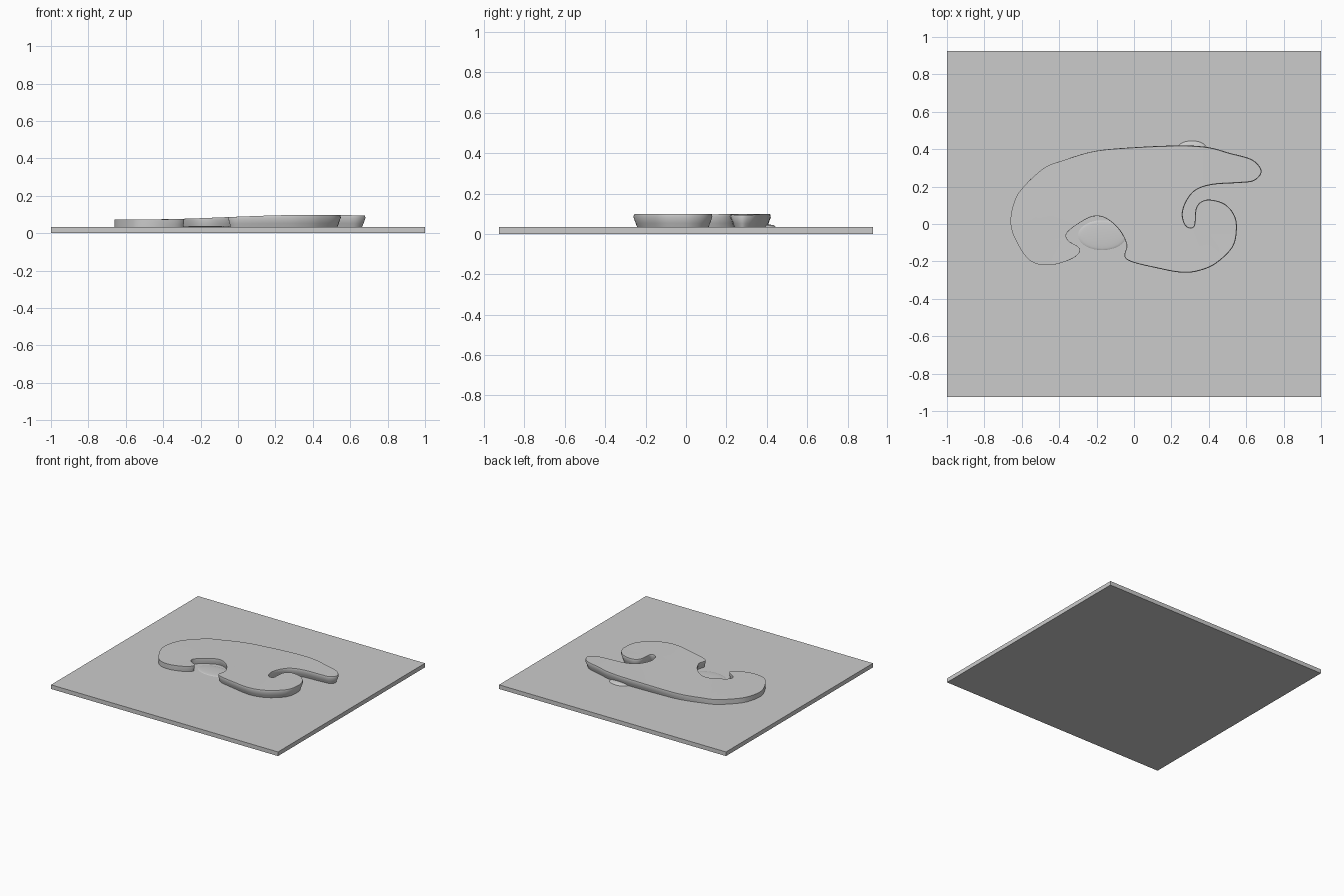
import bpy
import bmesh
from mathutils import Vector

if "Cube" in bpy.data.objects:
    bpy.data.objects.remove(bpy.data.objects["Cube"], do_unlink=True)

BASE_TOP = 0.033

# One plain colour for the whole model
grey = bpy.data.materials.new("plain_grey")
grey.use_nodes = True
grey.diffuse_color = (0.6, 0.6, 0.6, 1)
grey.node_tree.nodes["Principled BSDF"].inputs["Base Color"].default_value = grey.diffuse_color


def add_object(name, bm):
    """Turn a bmesh into a linked object with the grey material."""
    bmesh.ops.recalc_face_normals(bm, faces=bm.faces[:])
    mesh = bpy.data.meshes.new(name)
    bm.to_mesh(mesh)
    bm.free()
    mesh.materials.append(grey)
    obj = bpy.data.objects.new(name, mesh)
    bpy.context.collection.objects.link(obj)
    return obj


def smooth(obj, angle):
    """Smooth shading that keeps the sharp rims."""
    bpy.ops.object.select_all(action="DESELECT")
    obj.select_set(True)
    bpy.context.view_layer.objects.active = obj
    bpy.ops.object.shade_smooth_by_angle(angle=angle)


def closed_curve(points, steps):
    """Smooth closed curve running through all the points."""
    result = []
    count = len(points)
    for i in range(count):
        before, start, end, after = (points[(i + k) % count] for k in (-1, 0, 1, 2))
        for step in range(steps):
            t = step / steps
            tangent_in = (end - before) / 2
            tangent_out = (after - start) / 2
            result.append(start * (2 * t**3 - 3 * t**2 + 1)
                          + tangent_in * (t**3 - 2 * t**2 + t)
                          + end * (3 * t**2 - 2 * t**3)
                          + tangent_out * (t**3 - t**2))
    return result


def ramp(value, low, high):
    t = min(max((value - low) / (high - low), 0), 1)
    return t * t * (3 - 2 * t)


def flat_mound(name, centre, size):
    """Low, flattened dome lying on the base plate."""
    bm = bmesh.new()
    bmesh.ops.create_uvsphere(bm, u_segments=24, v_segments=12, radius=1)
    bmesh.ops.scale(bm, vec=size, verts=bm.verts)
    bmesh.ops.translate(bm, vec=centre, verts=bm.verts)
    smooth(add_object(name, bm), 0.6)


# Base plate
plate = bmesh.new()
bmesh.ops.create_cube(plate, size=1)
bmesh.ops.scale(plate, vec=(2, 1.85, BASE_TOP), verts=plate.verts)
bmesh.ops.translate(plate, vec=(0, 0, BASE_TOP / 2), verts=plate.verts)
add_object("base_plate", plate)

# Outline of the raised scroll shape, in hundredths, clockwise from the left end
outline = [
    (-66, 0), (-64, 12), (-59, 20), (-48, 30), (-38, 34), (-21, 39),
    (0, 41), (25, 42), (40, 41), (51, 38), (62, 35), (67, 31),
    (68, 27), (64, 23), (57, 22), (42, 21), (33, 18), (28, 12),
    (26, 5), (28, -1), (32, -1), (33, 8), (36, 12), (41, 13),
    (48, 11), (53, 6), (55, -1), (53, -12), (44, -21), (35, -25),
    (26, -26), (14, -24), (-4, -19), (-4, -11), (-8, -3), (-15, 3),
    (-22, 4), (-30, 0), (-36, -5), (-35, -9), (-30, -12), (-29, -15),
    (-34, -19), (-45, -22), (-55, -20), (-62, -11),
]
curve = closed_curve([Vector(p) / 100 for p in outline], 5)

# Raised scroll: undercut walls, with a top that climbs towards +x
scroll = bmesh.new()
rings = []
for level, inset in ((0, 0.02), (0.35, 0.011), (0.8, 0), (1, 0.003)):
    ring = []
    for i, point in enumerate(curve):
        along = (curve[(i + 1) % len(curve)] - curve[i - 1]).normalized()
        inward = Vector((along.y, -along.x))
        place = point + inward * inset * ramp(point.x, -0.6, 0.3)
        top = 0.072 + 0.026 * ramp(point.x, -0.55, 0.4) - 0.004 * ramp(point.x, 0.5, 0.7)
        bottom = BASE_TOP - 0.004
        ring.append(scroll.verts.new((place.x, place.y, bottom + level * (top - bottom))))
    rings.append(ring)
for lower, upper in zip(rings, rings[1:]):
    for i in range(len(curve)):
        scroll.faces.new((lower[i - 1], lower[i], upper[i], upper[i - 1]))
caps = [scroll.faces.new(rings[0]), scroll.faces.new(rings[-1])]
bmesh.ops.triangulate(scroll, faces=caps)
smooth(add_object("raised_scroll", scroll), 0.6)

# Thin lip at the back edge and faint swelling inside the front notch
flat_mound("back_lip", (0.31, 0.4, BASE_TOP), (0.08, 0.045, 0.014))
flat_mound("notch_swelling", (-0.17, -0.06, BASE_TOP), (0.13, 0.08, 0.006))
